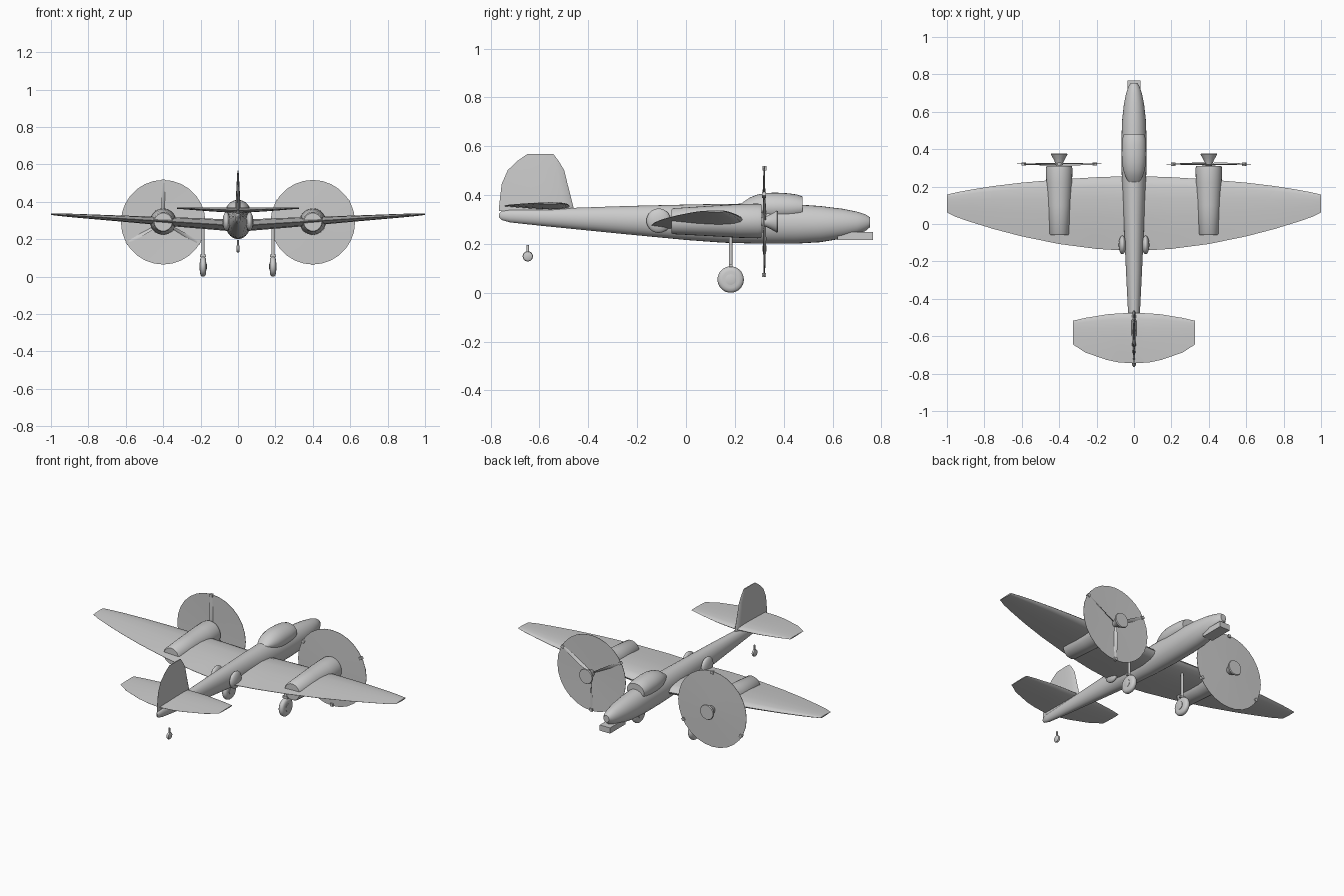
import bpy, bmesh, math
from mathutils import Vector, Matrix

if "Cube" in bpy.data.objects:
    bpy.data.objects.remove(bpy.data.objects["Cube"])


def finish(name, bm, angle=40):
    bmesh.ops.recalc_face_normals(bm, faces=bm.faces)
    me = bpy.data.meshes.new(name)
    bm.to_mesh(me)
    bm.free()
    ob = bpy.data.objects.new(name, me)
    bpy.context.collection.objects.link(ob)
    bpy.ops.object.select_all(action='DESELECT')
    ob.select_set(True)
    bpy.context.view_layer.objects.active = ob
    bpy.ops.object.shade_smooth_by_angle(angle=math.radians(angle))
    return ob


def loft(name, rings, angle=40):
    """Skin a list of equal-length point rings and cap both ends."""
    bm = bmesh.new()
    vs = [[bm.verts.new(p) for p in r] for r in rings]
    n = len(vs[0])
    for a, b in zip(vs, vs[1:]):
        for i in range(n):
            j = (i + 1) % n
            bm.faces.new((a[i], a[j], b[j], b[i]))
    bm.faces.new(vs[0])
    bm.faces.new(vs[-1])
    return finish(name, bm, angle)


def ring(x, y, z, rx, rz, n=28):
    return [(x + rx * math.cos(2 * math.pi * i / n), y,
             z + rz * math.sin(2 * math.pi * i / n)) for i in range(n)]


def body(name, secs, x=0, angle=40):
    return loft(name, [ring(x, y, z, rx, rz) for y, z, rx, rz in secs], angle)


def foil(le, te, ht):
    """Aerofoil outline as (chord position, thickness offset)."""
    prof = [(0, 0), (.03, .5), (.12, .85), (.3, 1), (.55, .8), (.8, .4), (1, .04)]
    pts = prof + [(t, -h) for t, h in prof[:0:-1]]
    return [(le + (te - le) * t, ht * h) for t, h in pts]


def lerp(a, b, t):
    return a + (b - a) * t


def wing(name, half, dihedral):
    """half: (x, leading y, trailing y, half thickness) from root to tip."""
    z0, z1 = dihedral
    full = [(-x, *r) for x, *r in half[:0:-1]] + half
    tip = half[-1][0]
    return loft(name, [[(x, y, lerp(z0, z1, abs(x) / tip) + dz)
                        for y, dz in foil(le, te, ht)] for x, le, te, ht in full])


def lathe_x(name, centre, prof, n=32):
    """Round part about the x axis from (x offset, radius) pairs."""
    cx, cy, cz = centre
    return loft(name, [[(cx + dx, cy + r * math.cos(2 * math.pi * i / n),
                         cz + r * math.sin(2 * math.pi * i / n)) for i in range(n)]
                       for dx, r in prof])


def strut(name, x, y, z0, z1, r, n=14):
    loft(name, [[(x + r * math.cos(2 * math.pi * i / n),
                  y + r * math.sin(2 * math.pi * i / n), z) for i in range(n)]
                for z in (z0, z1)])


def box(name, lo, hi):
    bm = bmesh.new()
    bmesh.ops.create_cube(bm, size=1)
    lo, hi = Vector(lo), Vector(hi)
    bm.transform(Matrix.Translation((lo + hi) / 2) @ Matrix.Diagonal((*(hi - lo), 1)))
    return finish(name, bm)


# Fuselage: (y, top z, bottom z, half width)
outline = [(-.765, .325, .308, .004), (-.755, .334, .298, .010), (-.72, .34, .288, .016),
           (-.6, .343, .275, .025), (-.45, .348, .26, .033), (-.25, .355, .24, .043),
           (0, .361, .216, .054), (.15, .364, .205, .061), (.3, .365, .201, .067),
           (.45, .362, .201, .067), (.55, .355, .207, .064), (.64, .344, .222, .054),
           (.7, .332, .237, .042), (.735, .321, .253, .03), (.753, .309, .268, .018)]
body("fuselage", [(y, (t + b) / 2, w, (t - b) / 2) for y, t, b, w in outline])

# Canopy
body("canopy", [(.215, .352, .02, .005), (.235, .352, .036, .02), (.26, .351, .048, .038),
                (.29, .35, .058, .051), (.33, .35, .064, .059), (.37, .35, .066, .06),
                (.42, .35, .065, .057), (.455, .35, .062, .052), (.478, .35, .057, .044)])

# Nose box
box("nose_box", (-.034, .62, .215), (.034, .766, .249))

# Wing and tail surfaces
wing("main_wing", [(0, .257, -.145, .032), (.2, .25, -.133, .028), (.4, .238, -.107, .023),
                   (.6, .221, -.066, .017), (.75, .203, -.027, .013), (.87, .184, .01, .01),
                   (.95, .169, .037, .007), (1, .157, .062, .004)], (.272, .334))
wing("tailplane", [(0, -.475, -.745, .014), (.08, -.478, -.74, .013), (.145, -.483, -.727, .011),
                   (.26, -.502, -.687, .006), (.325, -.517, -.645, .003)], (.355, .366))
fin = [(.335, -.458, -.765, .014), (.358, -.463, -.765, .014), (.445, -.485, -.755, .010),
       (.502, -.499, -.73, .007), (.54, -.522, -.69, .005), (.568, -.543, -.65, .003)]
loft("tail_fin", [[(dx, y, z) for y, dx in foil(le, te, ht)] for z, le, te, ht in fin])

# Engines, propellers and landing gear on both sides
HUB_Z = .291
for side, s in (("left", -1), ("right", 1)):
    cx = .4 * s
    body(side + "_engine_nacelle",
         [(-.06, .292, .048, .048), (-.052, .293, .053, .053), (.1, .294, .062, .062),
          (.22, .294, .069, .069), (.295, .294, .071, .071), (.31, .294, .068, .068)], cx)
    body(side + "_spinner", [(.305, HUB_Z, .015, .015), (.325, HUB_Z, .02, .02),
                             (.35, HUB_Z, .032, .032), (.372, HUB_Z, .045, .045),
                             (.377, HUB_Z, .042, .042)], cx)
    rim = .3195 if s > 0 else .3215
    mid = rim + .005 * -s
    body(side + "_propeller_disc", [(mid - .001, HUB_Z, .01, .01), (rim - .001, HUB_Z, .226, .226),
                                    (rim + .001, HUB_Z, .226, .226), (mid + .001, HUB_Z, .01, .01)], cx)
    # Three twisted blades, pointing down on the right and up on the left
    for k in range(3):
        turn = Matrix.Translation((cx, rim + .003 * s, HUB_Z)) @ \
            Matrix.Rotation(2 * math.pi * k / 3 + (math.pi if s > 0 else 0), 4, 'Y')
        rings = []
        for r, w, tw in ((.02, .006, 50), (.07, .010, 40), (.13, .010, 25), (.19, .008, 15), (.227, .004, 10)):
            c, q = math.cos(math.radians(tw)), math.sin(math.radians(tw))
            rings.append([turn @ Vector((u * c - v * q, u * q + v * c, r))
                          for u, v in ((-w, 0), (0, .002), (w, 0), (0, -.002))])
        loft(f"{side}_propeller_blade_{k + 1}", rings)
        bm = bmesh.new()
        bmesh.ops.create_cube(bm, size=.017)
        bm.transform(turn @ Matrix.Translation((0, -.003 * s, .219)))
        finish(f"{side}_blade_tip_{k + 1}", bm)
    # Main wheel, hub, fork and leg
    wx = .187 * s
    centre = (wx, .183, .054)
    lathe_x(side + "_wheel", centre, [(-.016, .034), (-.014, .046), (-.008, .052), (0, .054),
                                      (.008, .052), (.014, .046), (.016, .034)])
    lathe_x(side + "_wheel_hub", centre, [(-.02, .012), (-.018, .022), (.018, .022), (.02, .012)])
    strut(side + "_gear_leg", wx, .183, .1, .285, .008)
    box(side + "_gear_fork", (wx - .017, .176, .106), (wx + .017, .19, .118))
    # Side blister window
    bm = bmesh.new()
    bmesh.ops.create_uvsphere(bm, u_segments=24, v_segments=14, radius=1)
    bm.transform(Matrix.Translation((.062 * s, -.112, .295)) @ Matrix.Diagonal((.02, .05, .05, 1)))
    finish(side + "_side_blister", bm)

# Tail wheel
lathe_x("tail_wheel", (0, -.648, .149), [(-.009, .012), (-.006, .019), (0, .021), (.006, .019), (.009, .012)], 24)
strut("tail_wheel_leg", 0, -.648, .16, .195, .005)
